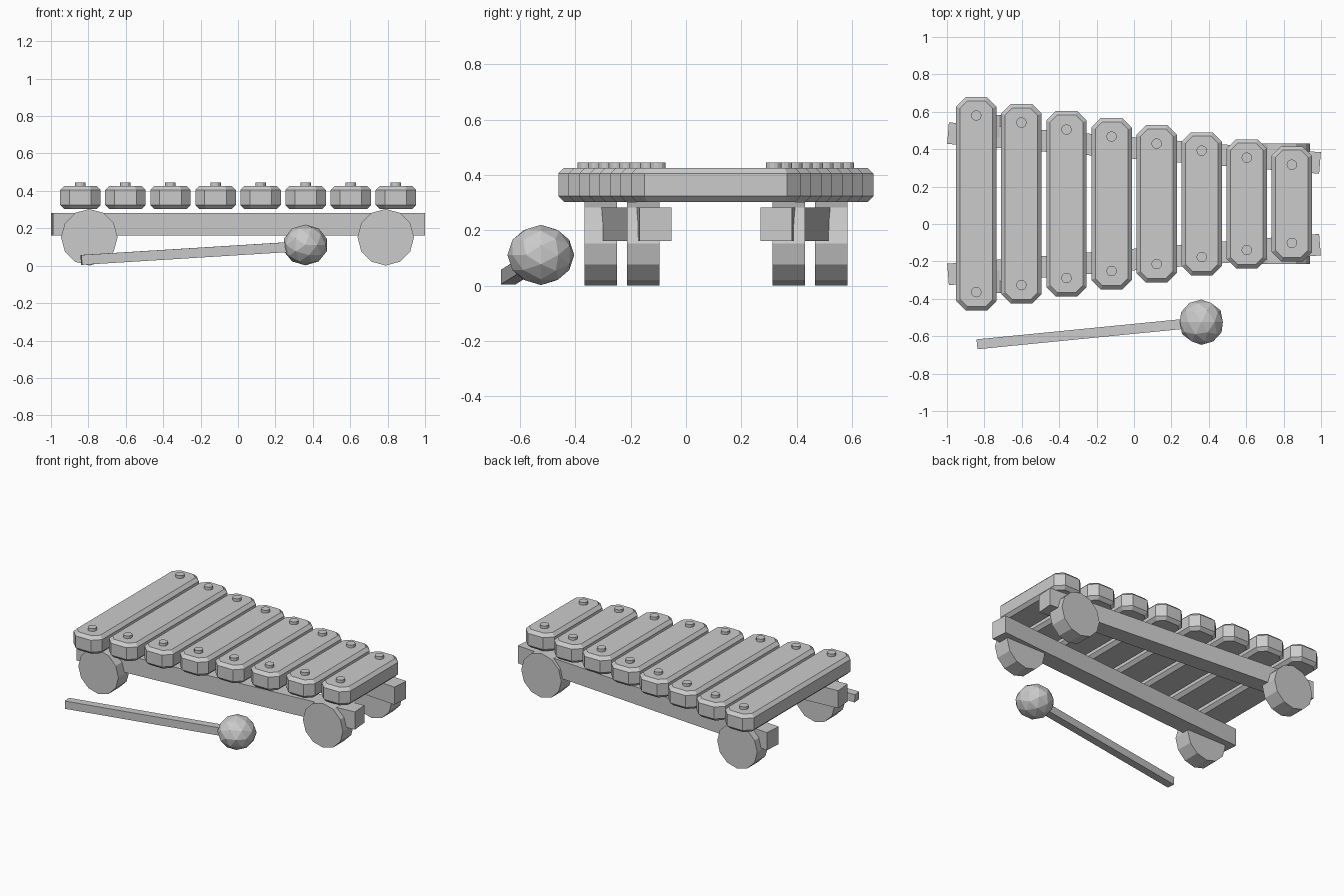
import bpy
import bmesh
import math
from mathutils import Vector, Matrix

cube = bpy.data.objects.get("Cube")
if cube:
    bpy.data.objects.remove(cube, do_unlink=True)

# Single flat colour
GREY = (0.6, 0.6, 0.6, 1)
grey = bpy.data.materials.new("plain_grey")
grey.use_nodes = True
grey.diffuse_color = GREY
grey.node_tree.nodes["Principled BSDF"].inputs["Base Color"].default_value = GREY

MID_Y = 0.108  # centre line of the instrument


def finish(bm, name):
    bmesh.ops.recalc_face_normals(bm, faces=bm.faces)
    mesh = bpy.data.meshes.new(name)
    bm.to_mesh(mesh)
    bm.free()
    mesh.materials.append(grey)
    obj = bpy.data.objects.new(name, mesh)
    bpy.context.collection.objects.link(obj)
    return obj


def box(name, size, matrix):
    bm = bmesh.new()
    bmesh.ops.create_cube(bm, size=1, matrix=matrix @ Matrix.Diagonal((*size, 1)))
    return finish(bm, name)


def cylinder(name, centre, radius, depth, sides, turn=Matrix()):
    bm = bmesh.new()
    bmesh.ops.create_cone(bm, cap_ends=True, segments=sides, radius1=radius,
                          radius2=radius, depth=depth,
                          matrix=Matrix.Translation(centre) @ turn)
    return finish(bm, name)


def octagon(hx, hy, cut):
    corners = [(hx, hy - cut), (hx - cut, hy)]
    corners += [(-x, y) for x, y in reversed(corners)]
    return corners + [(-x, -y) for x, y in corners]


def tone_bar(name, x, half_length):
    """Bar with clipped corners and chamfered top and bottom rims."""
    chamfer = 0.021
    bm = bmesh.new()
    rings = []
    for z, inset in ((0.303, chamfer), (0.324, 0), (0.405, 0), (0.426, chamfer)):
        outline = octagon(0.108 - inset, half_length - inset, 0.05 - inset * 0.586)
        rings.append([bm.verts.new((x + px, MID_Y + py, z)) for px, py in outline])
    bm.faces.new(rings[0])
    bm.faces.new(rings[-1])
    for low, high in zip(rings, rings[1:]):
        for i in range(8):
            j = (i + 1) % 8
            bm.faces.new((low[i], low[j], high[j], high[i]))
    return finish(bm, name)


# Tone bars, shortening to the model's left, each with two pegs
for i in range(8):
    x = -0.843 + 0.241 * i
    half = 0.57 - 0.0375 * i
    tone_bar(f"tone_bar_{i + 1}", x, half)
    for label, side in (("back", 1), ("front", -1)):
        cylinder(f"{label}_peg_{i + 1}", (x, MID_Y + side * (half - 0.098), 0.43),
                 0.028, 0.03, 12)

# Converging rails and their wheels
lay_down = Matrix.Rotation(math.pi / 2, 4, "X") @ Matrix.Rotation(math.pi / 2, 4, "Z")
for label, side in (("back", 1), ("front", -1)):
    place = Matrix.Translation((0, MID_Y + side * 0.298, 0.222))
    box(f"{label}_rail", (1.995, 0.115, 0.12),
        place @ Matrix.Rotation(-side * 0.08, 4, "Z"))
    for end, x, offset in (("right", -0.795, 0.417), ("left", 0.79, 0.263)):
        cylinder(f"{label}_{end}_wheel", (x, MID_Y + side * offset, 0.152),
                 0.151, 0.118, 12, lay_down)

# Mallet lying in front
tail, head = Vector((-0.838, -0.643, 0.031)), Vector((0.36, -0.525, 0.105))
axis = head - tail
aim = axis.to_track_quat("X", "Z").to_matrix().to_4x4()
box("mallet_stick", (axis.length, 0.053, 0.053),
    Matrix.Translation((head + tail) / 2) @ aim)
ball = bmesh.new()
bmesh.ops.create_icosphere(
    ball, subdivisions=2, radius=0.121,
    matrix=Matrix.Translation((0.36, -0.525, 0.111)) @ Matrix.Diagonal((1, 1, 0.9, 1))
    @ Matrix.Rotation(math.pi / 2, 4, "X"))
finish(ball, "mallet_head")
